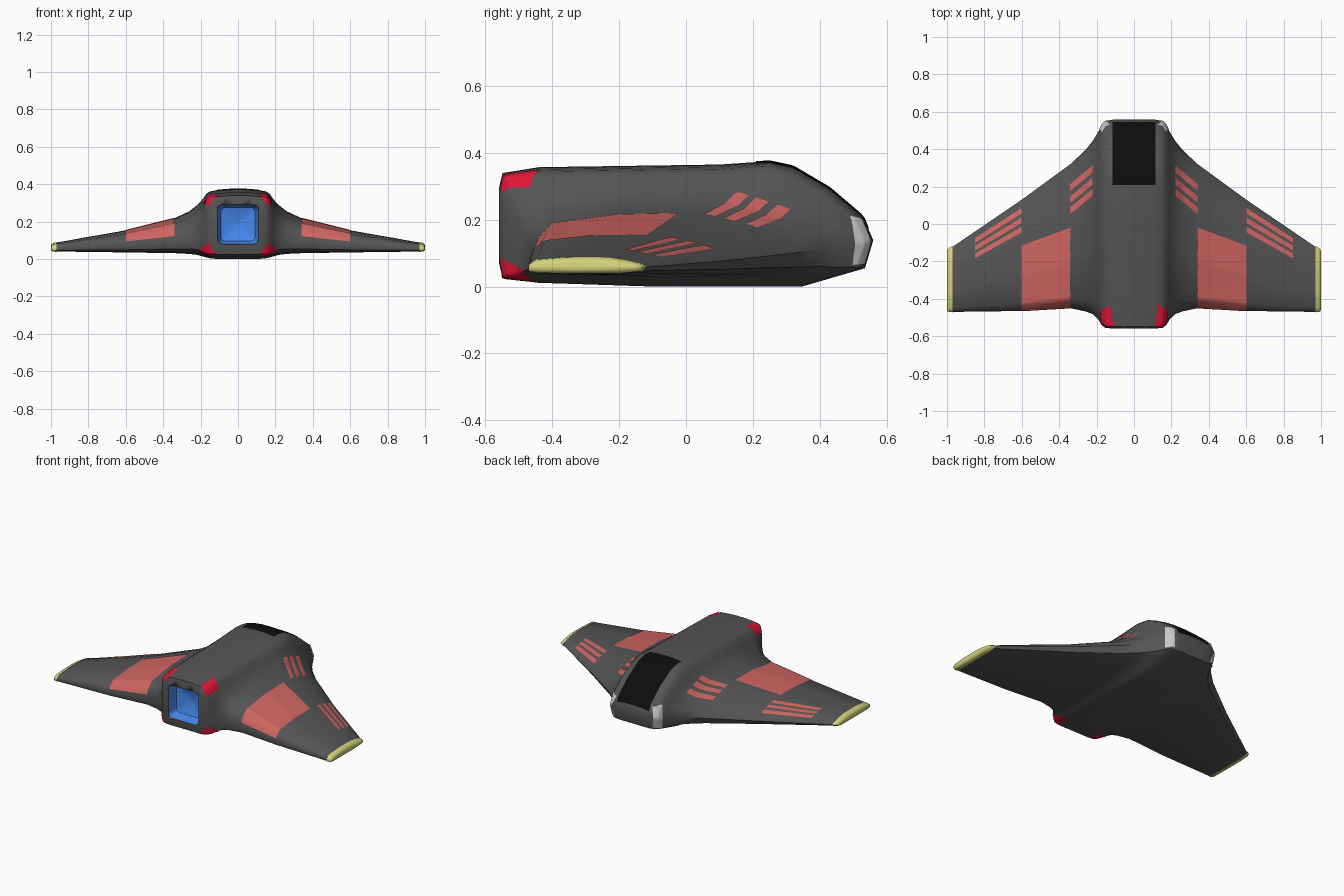
import bpy, bmesh, math
from mathutils import Vector
from mathutils.bvhtree import BVHTree

if "Cube" in bpy.data.objects:
    bpy.data.objects.remove(bpy.data.objects["Cube"])


def material(name, r, g, b):
    m = bpy.data.materials.new(name)
    m.diffuse_color = (r, g, b, 1)
    m.use_nodes = True
    m.node_tree.nodes["Principled BSDF"].inputs["Base Color"].default_value = m.diffuse_color
    return m


GREY = material("hull_grey", .09, .09, .09)
CORAL = material("coral", .62, .13, .12)
CRIMSON = material("crimson", .75, .008, .04)
BLUE = material("blue", .06, .25, .85)
YELLOW = material("pale_yellow", .65, .65, .2)
WHITE = material("lamp_white", .6, .6, .6)
BLACK = material("glass_black", .004, .004, .004)


def finish(bm, name, mat, angle=45):
    me = bpy.data.meshes.new(name)
    bm.to_mesh(me)
    bm.free()
    me.shade_smooth()
    me.set_sharp_from_angle(angle=math.radians(angle))
    ob = bpy.data.objects.new(name, me)
    bpy.context.collection.objects.link(ob)
    if mat:
        me.materials.append(mat)
    return ob


def loft(rings, caps=(True, True)):
    bm = bmesh.new()
    vs = [[bm.verts.new(p) for p in r] for r in rings]
    n = len(vs[0])
    for a, b in zip(vs, vs[1:]):
        for i in range(n):
            bm.faces.new((a[i], a[(i + 1) % n], b[(i + 1) % n], b[i]))
    if caps[0]:
        bm.faces.new(vs[0][::-1])
    if caps[1]:
        bm.faces.new(vs[-1])
    bmesh.ops.recalc_face_normals(bm, faces=bm.faces)
    return bm


# Lengthwise profiles (0..1), from the tail over the top to the nose and back
BODY = [(0, .48), (0, .78), (.01, .905), (.107, .952), (.59, .973), (.723, 1),
        (.786, .96), (.884, .787), (.973, .56), (1, .37), (.978, .147), (.81, 0),
        (.41, 0), (.107, .03), (.01, .067), (0, .2)]
WING = [(0, .3), (0, .47), (.013, .6), (.065, .84), (.32, .98), (.55, 1),
        (.68, .97), (.84, .8), (.965, .58), (1, .37), (.965, .14), (.8, .02),
        (.45, 0), (.07, .03), (.008, .12), (0, .2)]

# Span stations: x, rear y, front y, bottom z, top z, body-to-wing blend
STATIONS = [(0, -.56, .56, 0, .375, 0), (.06, -.56, .56, 0, .373, 0),
            (.11, -.56, .558, 0, .368, 0), (.15, -.555, .552, .004, .361, 0),
            (.17, -.54, .535, .008, .348, .1), (.19, -.51, .495, .014, .318, .42),
            (.22, -.482, .445, .022, .287, .8), (.26, -.467, .395, .027, .255, .95),
            (.34, -.45, .32, .031, .218, 1), (.6, -.465, .13, .035, .153, 1),
            (.97, -.47, -.122, .04, .088, 1)]


def ring(st, side=1):
    x, y0, y1, z0, z1, t = st
    out = []
    for (bu, bv), (wu, wv) in zip(BODY, WING):
        u, v = bu + (wu - bu) * t, bv + (wv - bv) * t
        out.append((side * x, y0 + (y1 - y0) * u, z0 + (z1 - z0) * v))
    return out


# Hull: body and both wings in one span-wise loft
bm = loft([ring(s, -1) for s in STATIONS[:0:-1]] + [ring(s) for s in STATIONS])
bvh = BVHTree.FromBMesh(bm)
hull = finish(bm, "hull", GREY)


# Exhaust: recess cut in the tail and a blue liner
def rounded_rect(y, w, h, r=.025, cz=.185):
    pts = []
    for k, (sx, sz) in enumerate([(1, 1), (-1, 1), (-1, -1), (1, -1)]):
        for j in range(5):
            a = math.radians(90 * k + 22.5 * j)
            pts.append((sx * (w - r) + r * math.cos(a), y, cz + sz * (h - r) + r * math.sin(a)))
    return pts


cutter = finish(loft([rounded_rect(-.6, .11, .108), rounded_rect(-.55, .108, .106),
                      rounded_rect(-.47, .09, .088)]), "exhaust_cutter", None)
cutter.hide_render = True
cutter.hide_set(True)
mod = hull.modifiers.new("exhaust_cut", 'BOOLEAN')
mod.operation = 'DIFFERENCE'
mod.solver = 'EXACT'
mod.object = cutter
liner = loft([rounded_rect(-.558, .107, .105), rounded_rect(-.55, .106, .104),
              rounded_rect(-.5, .092, .09), rounded_rect(-.474, .02, .02, .015)], (False, True))
bmesh.ops.reverse_faces(liner, faces=liner.faces)
finish(liner, "exhaust_liner", BLUE)

# Wing tip caps
for side, label in ((1, "right"), (-1, "left")):
    tip = [(.97, -.472, -.118, .038, .09, 1), (.985, -.471, -.125, .039, .087, 1),
           (.996, -.468, -.135, .043, .08, 1), (1, -.455, -.155, .052, .07, 1)]
    finish(loft([ring(s, side) for s in tip]), "wing_tip_" + label, YELLOW, 60)


# Painted panels: quads projected onto the hull along a direction
def panels(name, quads, direction, mat, n=14, both=True):
    bm = bmesh.new()
    for side in ((1, -1) if both else (1,)):
        d = Vector((direction[0] * side, direction[1], direction[2])).normalized()
        for q in quads:
            a, b, c, e = [Vector((p[0] * side, p[1], p[2])) for p in q]
            grid = {}
            for i in range(n + 1):
                for j in range(n + 1):
                    p = a.lerp(b, i / n).lerp(e.lerp(c, i / n), j / n)
                    hit, nor, _, _ = bvh.ray_cast(p - d * .25, d)
                    if hit:
                        grid[i, j] = bm.verts.new(hit + nor * .0025)
            for i in range(n):
                for j in range(n):
                    keys = [(i, j), (i + 1, j), (i + 1, j + 1), (i, j + 1)]
                    if all(k in grid for k in keys):
                        f = bm.faces.new([grid[k] for k in keys])
                        f.normal_update()
                        if f.normal.dot(d) > 0:
                            f.normal_flip()
    loose = [v for v in bm.verts if not v.link_faces]
    bmesh.ops.delete(bm, geom=loose, context='VERTS')
    return finish(bm, name, mat)


def flat(x0, x1, a0, b0, a1, b1, z=.3):
    return [(x0, a0, z), (x1, a1, z), (x1, b1, z), (x0, b0, z)]


DOWN = (0, 0, -1)
panels("canopy", [flat(-.115, .115, .21, .543, .21, .543, .4)], DOWN, BLACK, 32, False)
panels("wing_panels", [flat(.34, .6, -.449, -.02, -.464, -.115)], DOWN, CORAL, 40)
panels("inner_stripes", [flat(.22, .34, y - .038, y, y - .135, y - .1)
                         for y in (.312, .247, .188)], DOWN, CORAL, 10)
panels("outer_stripes", [flat(.6, .85, .055 - .05 * k, .085 - .05 * k,
                              -.102 - .041 * k, -.076 - .041 * k)
                         for k in range(3)], DOWN, CORAL, 10)

# Tail corner markings, upper and lower
corner = [(.14, -.44, .36), (.185, -.47, .3), (.16, -.555, .285), (.12, -.55, .345)]
panels("tail_corners_upper", [corner], (-.6, .5, -.6), CRIMSON)
panels("tail_corners_lower", [[(x, y, .37 - z) for x, y, z in corner]], (-.6, .5, .6), CRIMSON)

# Nose lamps
panels("nose_lamps", [[(.15, .55, .07), (.185, .505, .065), (.185, .505, .21), (.15, .55, .2)]],
       (-.7, -.7, 0), WHITE)
